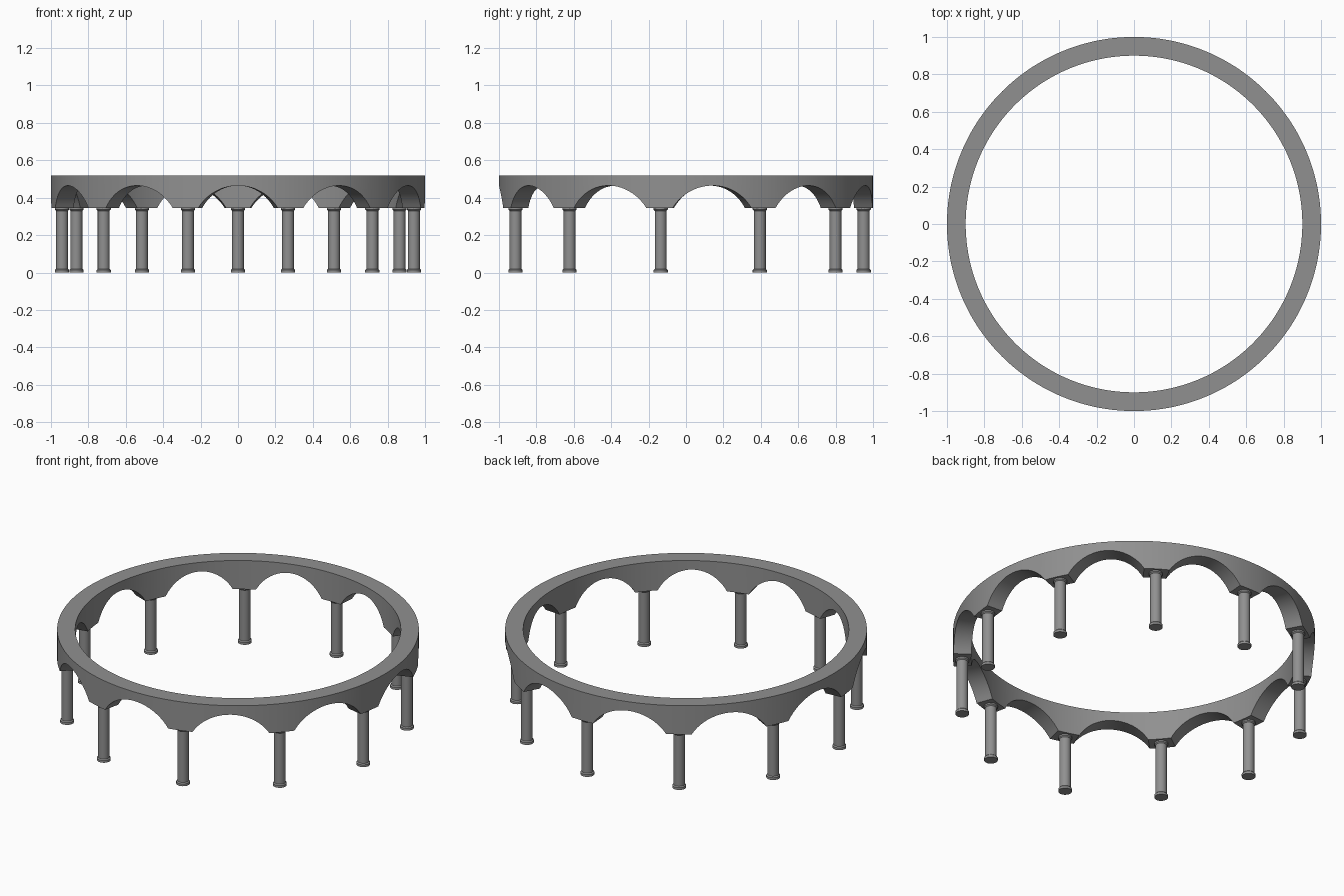
import bpy, bmesh, math

if "Cube" in bpy.data.objects:
    bpy.data.objects.remove(bpy.data.objects["Cube"])

COUNT = 11
STEP = 2 * math.pi / COUNT
R_OUT, R_IN, R_MID = 1.0, 0.9, 0.95
Z_TOP, Z_SPRING, Z_CROWN = 0.52, 0.345, 0.465
HALF_W = 0.213         # arch half width at the outer face
ARC_STEPS = 20

stone = bpy.data.materials.new("dark_stone")
stone.diffuse_color = (0.28, 0.28, 0.28, 1)
stone.use_nodes = True
stone.node_tree.nodes["Principled BSDF"].inputs["Base Color"].default_value = stone.diffuse_color


def make_object(name, bm):
    bmesh.ops.recalc_face_normals(bm, faces=bm.faces)
    mesh = bpy.data.meshes.new(name)
    bm.to_mesh(mesh)
    bm.free()
    mesh.materials.append(stone)
    obj = bpy.data.objects.new(name, mesh)
    bpy.context.collection.objects.link(obj)
    bpy.context.view_layer.objects.active = obj
    obj.select_set(True)
    bpy.ops.object.shade_smooth_by_angle(angle=math.radians(30))
    obj.select_set(False)
    return obj


# Arched ring: segmental arches between flat pier bottoms
rise = Z_CROWN - Z_SPRING
arc_r = (HALF_W ** 2 + rise ** 2) / (2 * rise)
sweep = math.asin(HALF_W / arc_r)
profile = []           # (angle, underside height) all the way round
for i in range(COUNT):
    centre = -math.pi / 2 + i * STEP
    for k in range(ARC_STEPS + 1):
        t = -sweep + 2 * sweep * k / ARC_STEPS
        profile.append((centre + math.asin(arc_r * math.sin(t)),
                        Z_CROWN - arc_r * (1 - math.cos(t))))
    for k in (-1, 0, 1):
        profile.append((centre + STEP / 2 + k * 0.035, Z_SPRING))

bm = bmesh.new()
sections = []
for a, z in profile:
    c, s = math.cos(a), math.sin(a)
    sections.append([bm.verts.new((r * c, r * s, h)) for r, h in
                     ((R_OUT, z), (R_OUT, Z_TOP), (R_IN, Z_TOP), (R_IN, z))])
for i, cur in enumerate(sections):
    nxt = sections[(i + 1) % len(sections)]
    for j in range(4):
        k = (j + 1) % 4
        bm.faces.new((cur[j], nxt[j], nxt[k], cur[k]))
make_object("arched_ring", bm)

# Columns: turned profile with base and capital mouldings
COLUMN = [(0.038, 0.0), (0.038, 0.014), (0.032, 0.020), (0.032, 0.330),
          (0.038, 0.336), (0.038, 0.346)]
SIDES = 24
bm = bmesh.new()
rings = [[bm.verts.new((r * math.cos(2 * math.pi * k / SIDES),
                        r * math.sin(2 * math.pi * k / SIDES), z))
          for k in range(SIDES)] for r, z in COLUMN]
for lo, hi in zip(rings, rings[1:]):
    for k in range(SIDES):
        n = (k + 1) % SIDES
        bm.faces.new((lo[k], lo[n], hi[n], hi[k]))
bm.faces.new(rings[0])
bm.faces.new(rings[-1])
first = make_object("column_01", bm)
for i in range(COUNT):
    a = math.pi / 2 + i * STEP
    col = first if i == 0 else first.copy()
    if i:
        col.name = f"column_{i + 1:02d}"
        bpy.context.collection.objects.link(col)
    col.location = (R_MID * math.cos(a), R_MID * math.sin(a), 0)
    col.rotation_euler.z = a
